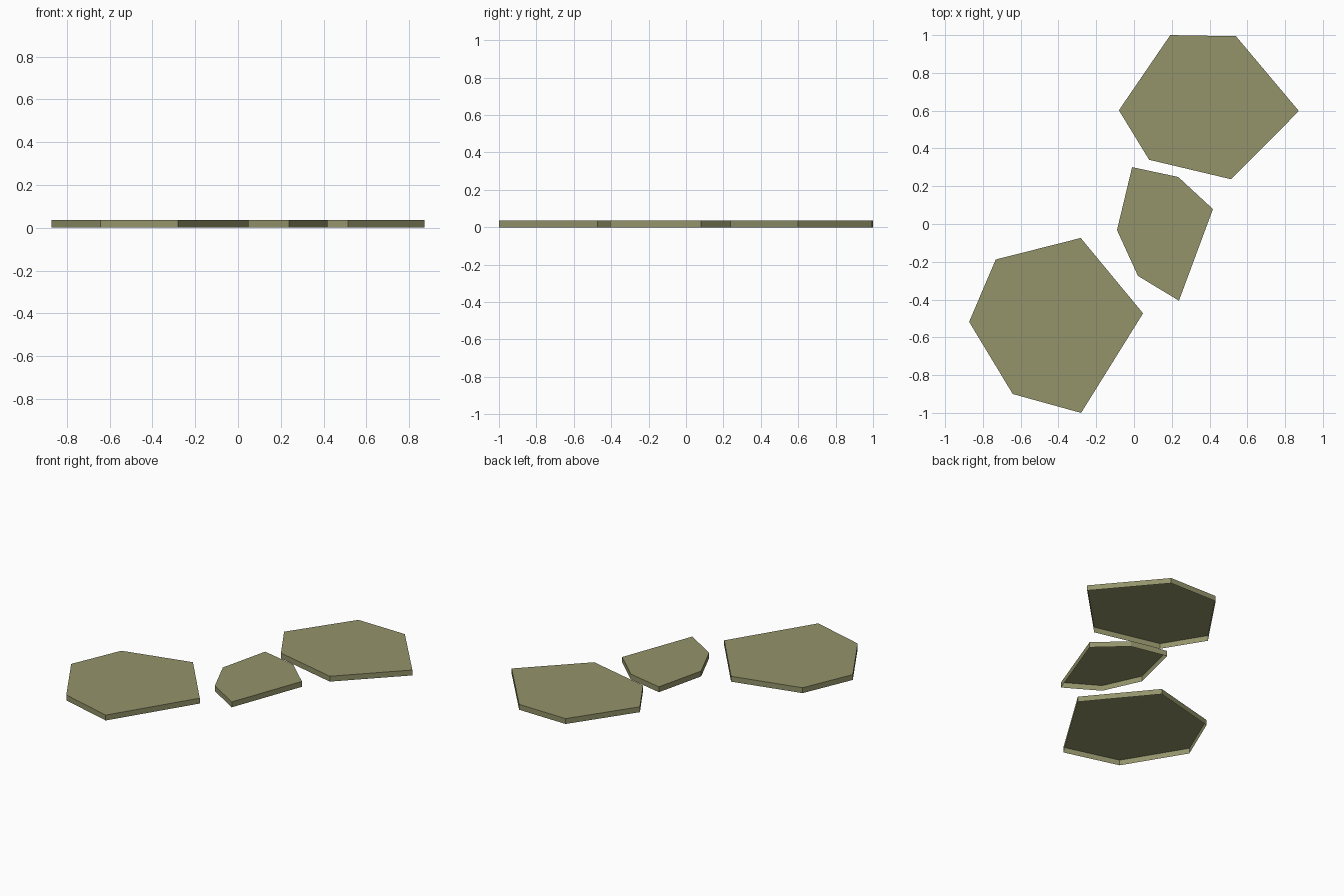
import bpy
import bmesh

cube = bpy.data.objects.get("Cube")
if cube:
    bpy.data.objects.remove(cube, do_unlink=True)

THICKNESS = 0.036

# Single olive stone colour
stone = bpy.data.materials.new("olive_stone")
stone.use_nodes = True
colour = (0.295, 0.295, 0.148, 1.0)
stone.diffuse_color = colour
bsdf = stone.node_tree.nodes["Principled BSDF"]
bsdf.inputs["Base Color"].default_value = colour
bsdf.inputs["Roughness"].default_value = 0.9


def make_slab(name, outline):
    """Raise a flat outline into a slab with side walls and an open underside."""
    bm = bmesh.new()
    top = bm.faces.new([bm.verts.new((x, y, THICKNESS)) for x, y in outline])
    top.normal_update()
    skirt = bmesh.ops.extrude_edge_only(bm, edges=top.edges[:])
    lowered = [g for g in skirt["geom"] if isinstance(g, bmesh.types.BMVert)]
    bmesh.ops.translate(bm, verts=lowered, vec=(0, 0, -THICKNESS))
    bmesh.ops.recalc_face_normals(bm, faces=bm.faces[:])
    # Keep the top facing the sky and the walls facing outward
    top.normal_update()
    if top.normal.z < 0:
        bmesh.ops.reverse_faces(bm, faces=bm.faces[:])
    mesh = bpy.data.meshes.new(name)
    bm.to_mesh(mesh)
    bm.free()
    mesh.materials.append(stone)
    slab = bpy.data.objects.new(name, mesh)
    bpy.context.collection.objects.link(slab)


# Three irregular six-sided stepping stones
make_slab("back_stone", [
    (-0.08, 0.602), (0.08, 0.34), (0.514, 0.237),
    (0.873, 0.598), (0.54, 0.994), (0.192, 1.0)])
make_slab("middle_stone", [
    (-0.09, -0.032), (0.021, -0.275), (0.238, -0.406),
    (0.418, 0.079), (0.234, 0.249), (-0.01, 0.301)])
make_slab("front_stone", [
    (-0.873, -0.518), (-0.642, -0.9), (-0.28, -1.0),
    (0.048, -0.473), (-0.282, -0.074), (-0.732, -0.188)])
